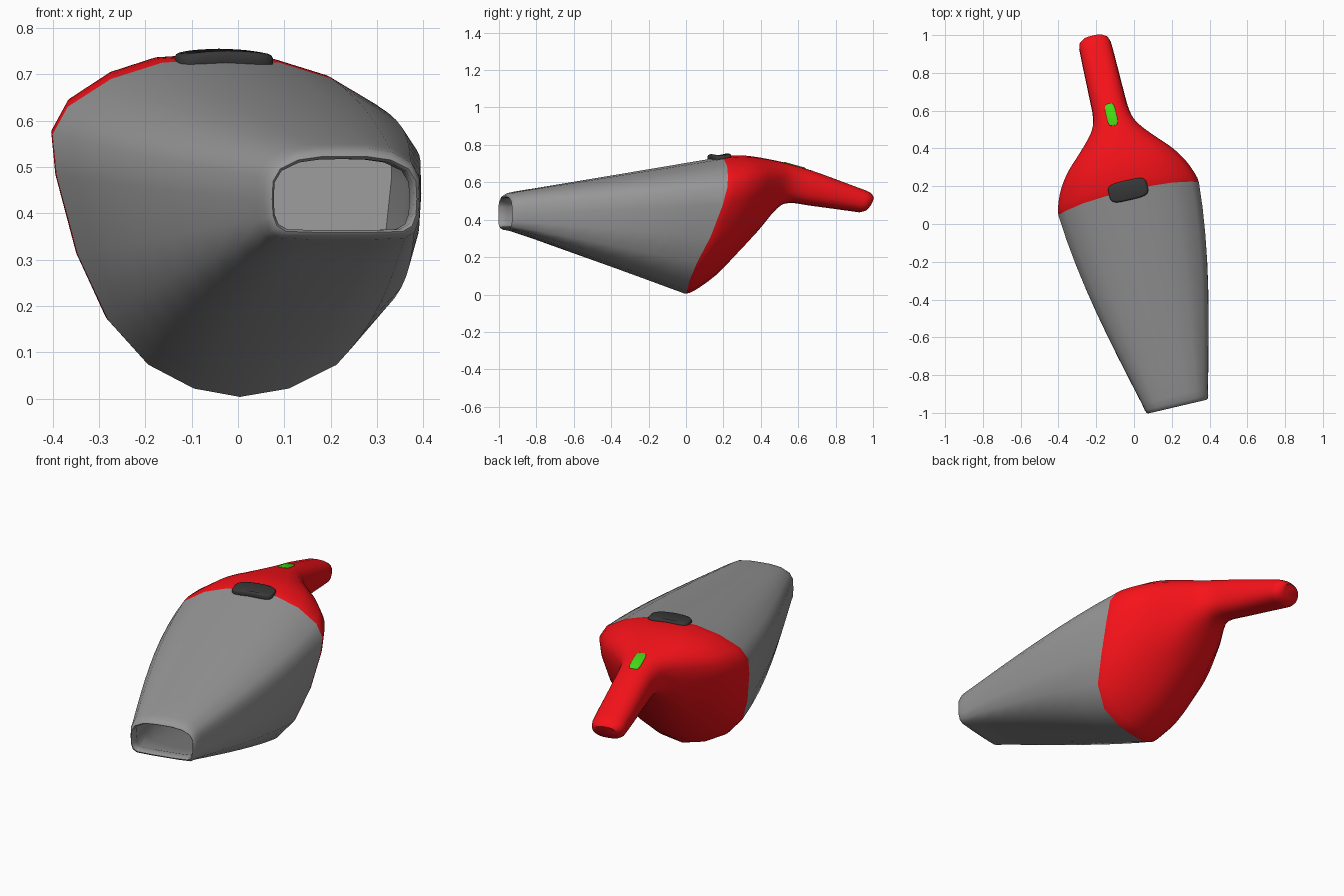
import bpy, bmesh, math
from mathutils import Vector

if "Cube" in bpy.data.objects:
    bpy.data.objects.remove(bpy.data.objects["Cube"])

YAW = math.radians(13.2)      # the whole vacuum is turned about z
OFFSET = (0.003, 0, 0)


def material(name, rgb):
    m = bpy.data.materials.new(name)
    m.diffuse_color = (*rgb, 1)
    m.use_nodes = True
    m.node_tree.nodes["Principled BSDF"].inputs["Base Color"].default_value = m.diffuse_color
    return m


def loft(name, rings, mat=None, angle=40):
    """Skin a list of equal-length rings and cap both ends."""
    bm = bmesh.new()
    loops = [[bm.verts.new(p) for p in r] for r in rings]
    n = len(rings[0])
    for a, b in zip(loops, loops[1:]):
        for i in range(n):
            j = (i + 1) % n
            bm.faces.new((a[i], a[j], b[j], b[i]))
    bm.faces.new(loops[0])
    bm.faces.new(loops[-1])
    bmesh.ops.recalc_face_normals(bm, faces=bm.faces)
    me = bpy.data.meshes.new(name)
    bm.to_mesh(me)
    bm.free()
    ob = bpy.data.objects.new(name, me)
    bpy.context.collection.objects.link(ob)
    if mat:
        me.materials.append(mat)
    ob.location = OFFSET
    ob.rotation_euler.z = YAW
    bpy.ops.object.select_all(action='DESELECT')
    ob.select_set(True)
    bpy.context.view_layer.objects.active = ob
    bpy.ops.object.shade_smooth_by_angle(angle=math.radians(angle))
    return ob


def mirrored(half):
    return half + [(-x, *rest) for x, *rest in half[-2:0:-1]]


def lerp_rings(a, b, t):
    return [p.lerp(q, t) for p, q in zip(a, b)]


def catmull(rows, steps):
    """Smoothly interpolate rows of numbers."""
    out = []
    for i in range(len(rows) - 1):
        p0, p1 = rows[max(i - 1, 0)], rows[i]
        p2, p3 = rows[i + 1], rows[min(i + 2, len(rows) - 1)]
        for s in range(steps):
            t = s / steps
            out.append([0.5 * (2 * b + (c - a) * t + (2 * a - 5 * b + 4 * c - d) * t * t
                               + (3 * b - a - 3 * c + d) * t ** 3)
                        for a, b, c, d in zip(p0, p1, p2, p3)])
    return out + [list(rows[-1])]


# Seam outline (x, y, z) and mouth outline (x, z), top to bottom
SEAM = mirrored([(0, .18, .733), (.13, .177, .725), (.245, .168, .69), (.345, .15, .63),
                 (.382, .137, .57), (.378, .114, .48), (.345, .055, .31), (.293, -.008, .17),
                 (.208, -.03, .073), (.105, -.018, .022), (0, -.005, .004)])
MOUTH = mirrored([(0, .55), (.06, .549), (.115, .54), (.16, .515), (.178, .48), (.18, .43),
                  (.178, .385), (.168, .355), (.145, .340), (.07, .337), (0, .337)])


def seam_ring(scale=1.0, shift=0.0):
    return [Vector((x * scale, y + shift, .4 + (z - .4) * scale)) for x, y, z in SEAM]


def mouth_ring(v, sx, sz):
    return [Vector((x * sx, v, .432 + (z - .432) * sz)) for x, z in MOUTH]


# Grey dust bowl: bulging outer shell, rounded lip, thin wall and hollow inside
def shell(a, b, t):
    ring = lerp_rings(a, b, t)
    for p in ring:
        low = max(0, min(1, (.45 - p.z) / .3))
        p.x *= 1 + (.36 + .2 * low) * t * (1 - t)
    return ring


seam, neck = seam_ring(), mouth_ring(-.935, 1, 1)
rings = [shell(seam, neck, i / 8) for i in range(9)]
for v, sx, sz in [(-.972, .96, .93), (-.989, .92, .84), (-.993, .89, .77),
                  (-.985, .86, .72), (-.945, .86, .72)]:
    rings.append(mouth_ring(v, sx, sz))
throat, inner = rings[-1], seam_ring(.95, -.02)
rings += [shell(inner, throat, t) for t in (.75, .5, .25, 0)]
loft("dust_bowl", rings, material("grey", (.31, .31, .31)))

# Red motor housing flowing into the handle
# rows: y_top, z_top, y_bottom, z_bottom, half width, blend to oval
rows = [
    (.18, .733, -.005, .004, .382, 0),
    (.22, .741, .045, .02, .375, .02),
    (.30, .744, .16, .10, .340, .08),
    (.38, .736, .27, .21, .282, .22),
    (.46, .722, .38, .335, .200, .5),
    (.54, .705, .485, .455, .128, .85),
    (.62, .683, .56, .489, .099, 1),
    (.72, .652, .68, .475, .093, 1),
    (.90, .587, .87, .450, .089, 1),
    (.985, .556, .95, .439, .086, 1),
]
rows = catmull(rows, 3) + [(1.01, .542, .975, .445, .078, 1), (1.022, .524, .993, .462, .056, 1)]
rings = []
for yt, zt, yb, zb, w, k in rows:
    ring = []
    for i, (x, y, z) in enumerate(SEAM):
        a = math.tau * i / len(SEAM)
        ox = math.copysign(abs(math.sin(a)) ** .8, math.sin(a))
        oz = .5 + .5 * math.copysign(abs(math.cos(a)) ** .8, math.cos(a))
        sz = (z - .004) / .729
        nx = x / .382 * (1 - k) + ox * k
        nz = sz * (1 - k) + oz * k
        # the seam curves forward at its lower sides; fade that out rearwards
        dip = (y - (-.005 + .185 * sz)) * max(0, 1 - 2 * k)
        ring.append(Vector((nx * w + .012 * k, yb + (yt - yb) * nz + dip, zb + (zt - zb) * nz)))
    rings.append(ring)
loft("housing_and_handle", rings, material("red", (.93, .006, .010)))


def pad(name, centre, size, slope, bend, mat, power):
    """Rounded pad following the top surface."""
    cx, cy, cz = centre
    rings = []
    for h, s in [(0, .94), (.3, 1), (.7, 1), (.92, .94), (1, .82)]:
        ring = []
        for i in range(32):
            a = math.tau * i / 32
            c, d = math.cos(a), math.sin(a)
            inset = (1 - s) * min(size[:2]) / 2
            x = math.copysign(abs(c) ** power, c) * (size[0] / 2 - inset)
            y = math.copysign(abs(d) ** power, d) * (size[1] / 2 - inset)
            ring.append(Vector((cx + x, cy + y, cz + h * size[2] + slope * y - bend * x * x)))
        rings.append(ring)
    return loft(name, rings, mat, 50)


# Release latch across the seam and the power button on the handle root
pad("release_latch", (.008, .182, .722), (.21, .105, .031), .05, .9, material("dark", (.04, .04, .04)), .5)
pad("power_button", (.012, .592, .670), (.056, .12, .024), -.27, 2, material("green", (.06, .70, .008)), .5)
